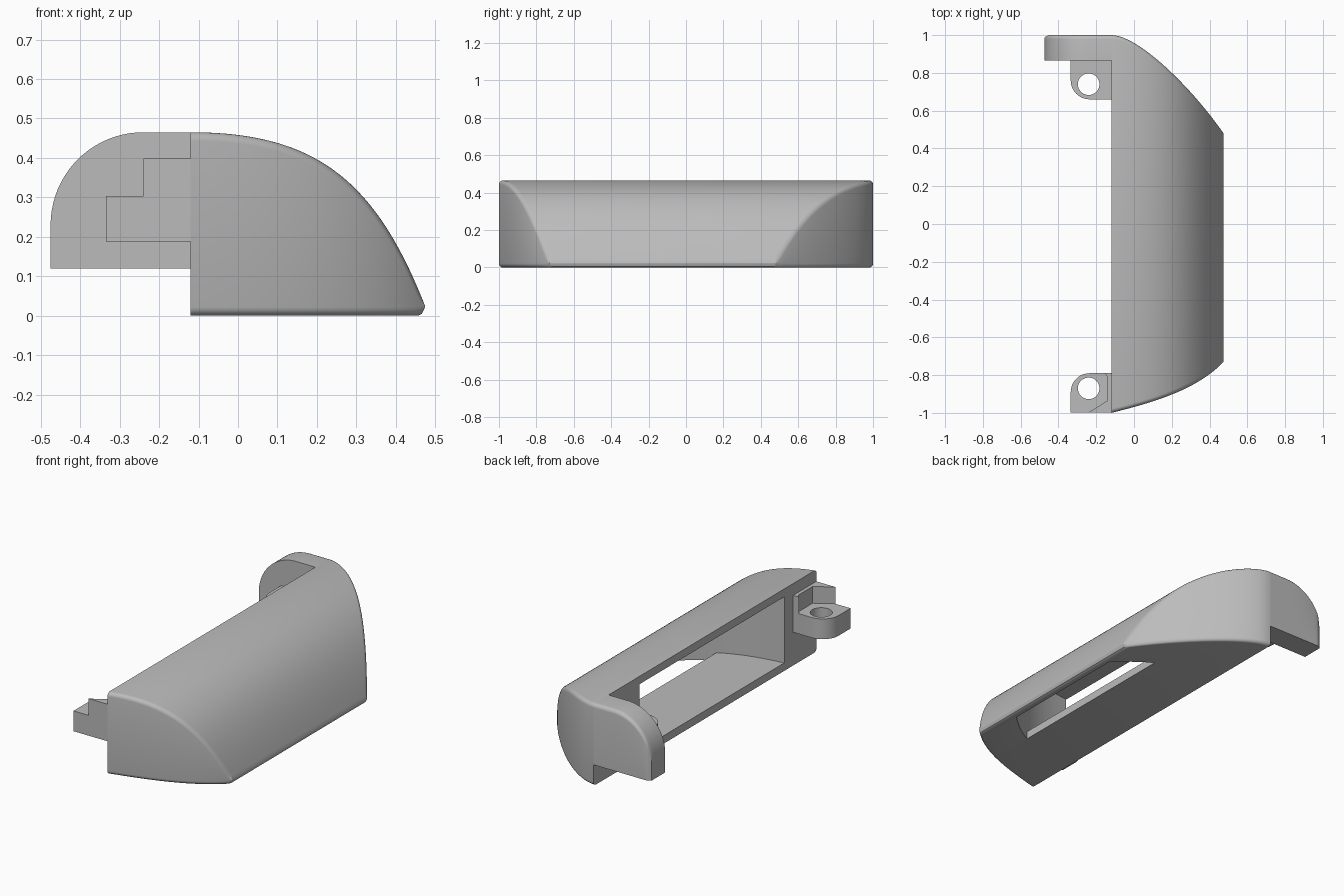
import bpy, bmesh, math

cube = bpy.data.objects.get("Cube")
if cube:
    bpy.data.objects.remove(cube, do_unlink=True)

grey = bpy.data.materials.new("plain_grey")
grey.use_nodes = True
GREY = (0.5, 0.5, 0.5, 1)
grey.diffuse_color = GREY
grey.node_tree.nodes["Principled BSDF"].inputs["Base Color"].default_value = GREY


def finish(name, bm):
    bmesh.ops.recalc_face_normals(bm, faces=bm.faces)
    mesh = bpy.data.meshes.new(name)
    bm.to_mesh(mesh)
    bm.free()
    mesh.materials.append(grey)
    obj = bpy.data.objects.new(name, mesh)
    bpy.context.collection.objects.link(obj)
    return obj


def activate(obj):
    bpy.ops.object.select_all(action='DESELECT')
    obj.select_set(True)
    bpy.context.view_layer.objects.active = obj


def smooth(obj):
    activate(obj)
    bpy.ops.object.shade_smooth_by_angle(angle=math.radians(28))


def cut(obj, cutter):
    mod = obj.modifiers.new("cut", 'BOOLEAN')
    mod.operation = 'DIFFERENCE'
    mod.solver = 'EXACT'
    mod.object = cutter
    activate(obj)
    bpy.ops.object.modifier_apply(modifier=mod.name)
    bpy.data.objects.remove(cutter, do_unlink=True)


def bezier(ctrl, n=48):
    pts = []
    for i in range(n + 1):
        t = i / n
        w = ((1 - t) ** 3, 3 * t * (1 - t) ** 2, 3 * t * t * (1 - t), t ** 3)
        pts.append(tuple(sum(k * p[a] for k, p in zip(w, ctrl)) for a in (0, 1)))
    return pts


def at(pts, x):
    """Height of a sampled curve at x."""
    for (x0, y0), (x1, y1) in zip(pts, pts[1:]):
        if x <= x1:
            return y0 + (y1 - y0) * max(0, x - x0) / (x1 - x0)
    return pts[-1][1]


def section(y0, y1, z0, z1, radii, steps=5):
    """Rectangle in y and z with its own radius at each corner."""
    corners = ((y0, z0, 1, 1), (y1, z0, -1, 1), (y1, z1, -1, -1), (y0, z1, 1, -1))
    limit = (z1 - z0) * 0.49
    out = []
    for k, ((y, z, sy, sz), r) in enumerate(zip(corners, radii)):
        if r == 0:
            out.append((y, z))
            continue
        r = min(r, limit)
        for i in range(steps + 1):
            a = math.pi * (1 + k / 2 + i / steps / 2)
            out.append((y + sy * r + r * math.cos(a), z + sz * r + r * math.sin(a)))
    return out


def loft(name, sections):
    """Skin a list of (x, outline) sections."""
    bm = bmesh.new()
    rings = [[bm.verts.new((x, y, z)) for y, z in s] for x, s in sections]
    n = len(rings[0])
    for a, b in zip(rings, rings[1:]):
        for i in range(n):
            j = (i + 1) % n
            bm.faces.new((a[i], a[j], b[j], b[i]))
    bm.faces.new(rings[0])
    bm.faces.new(rings[-1])
    return finish(name, bm)


def prism(name, outline, z0, z1):
    bm = bmesh.new()
    face = bm.faces.new([bm.verts.new((x, y, z0)) for x, y in outline])
    new = bmesh.ops.extrude_face_region(bm, geom=[face])["geom"]
    bmesh.ops.translate(bm, vec=(0, 0, z1 - z0),
                        verts=[v for v in new if isinstance(v, bmesh.types.BMVert)])
    return finish(name, bm)


BACK, NOSE, TOP, R = -0.12, 0.474, 0.465, 0.022
crown = bezier([(BACK, TOP), (0.2, TOP), (0.35, 0.34), (NOSE, 0.025)])
far_end = bezier([(BACK, 1.0), (0.02, 1.0), (0.3, 0.73), (NOSE, 0.48)])
near_end = bezier([(BACK, -1.0), (0.1, -0.945), (0.33, -0.88), (NOSE, -0.73)])


# Main shell: rounded rectangles swept from the back plane to the nose
def underside(x):
    d = max(0, x - (NOSE - R))
    return R - math.sqrt(max(0, R * R - d * d))


shell = loft("shell", [
    (x, section(at(near_end, x), at(far_end, x), underside(x), z, (R,) * 4))
    for x, z in crown])

# Hollow open at the back, with a slot through the floor behind the nose
near_in = bezier([(BACK, -0.71), (0.05, -0.69), (0.25, -0.65), (0.43, -0.47)])
far_in = bezier([(BACK, 0.59), (0.05, 0.58), (0.25, 0.47), (0.43, 0.31)])
SLOT = 0.237
xs = [BACK - 0.05] + [BACK + 0.357 * i / 14 for i in range(15)]
xs += [SLOT + 0.001 + 0.192 * i / 12 for i in range(13)]


def hollow_section(x):
    floor = 0.045 if x <= SLOT + 0.0005 else -0.05
    ceiling = min(TOP - 0.045, at(crown, x + 0.035) - 0.035)
    return section(at(near_in, x), at(far_in, x), floor, ceiling, (0,) * 4)


cut(shell, loft("hollow_cutter", [(x, hollow_section(x)) for x in xs]))
smooth(shell)

# End wing: flat plate with one large rounded top corner
LEFT, BEND = -0.475, 0.235
wing_rows = []
for i in range(21):
    a = math.pi / 2 * i / 20
    wing_rows.append((LEFT + BEND * (1 - math.cos(a)), TOP - BEND * (1 - math.sin(a))))
wing_rows.append((BACK, TOP))
wing = loft("end_wing", [
    (x, section(0.865, 1.0 - max(0, R - (x - LEFT)) * 0.6, 0.12, z, (0, 0, R, 0)))
    for x, z in wing_rows])
smooth(wing)


# Screw lugs with one rounded corner and a vertical hole
def lug(name, y_flat, y_round, hole_y):
    s = 1 if y_round > y_flat else -1
    r, x0 = 0.1, -0.335
    outline = [(BACK, y_flat), (x0, y_flat)]
    for i in range(13):
        a = math.pi / 2 * i / 12
        outline.append((x0 + r - r * math.cos(a), y_round - s * r * (1 - math.sin(a))))
    outline.append((BACK, y_round))
    obj = prism(name, outline, 0.188, 0.303)
    ring = [(-0.24 + 0.057 * math.cos(math.tau * i / 40),
             hole_y + 0.057 * math.sin(math.tau * i / 40)) for i in range(40)]
    cut(obj, prism("hole_cutter", ring, 0.1, 0.4))
    smooth(obj)


lug("near_lug", -0.997, -0.79, -0.87)
lug("far_lug", 0.865, 0.66, 0.74)

# Upright brace behind the near lug
prism("near_lug_brace", [(BACK, -0.997), (-0.24, -0.997), (-0.14, -0.935),
                         (-0.14, -0.81), (-0.155, -0.79), (BACK, -0.79)], 0.303, 0.398)
